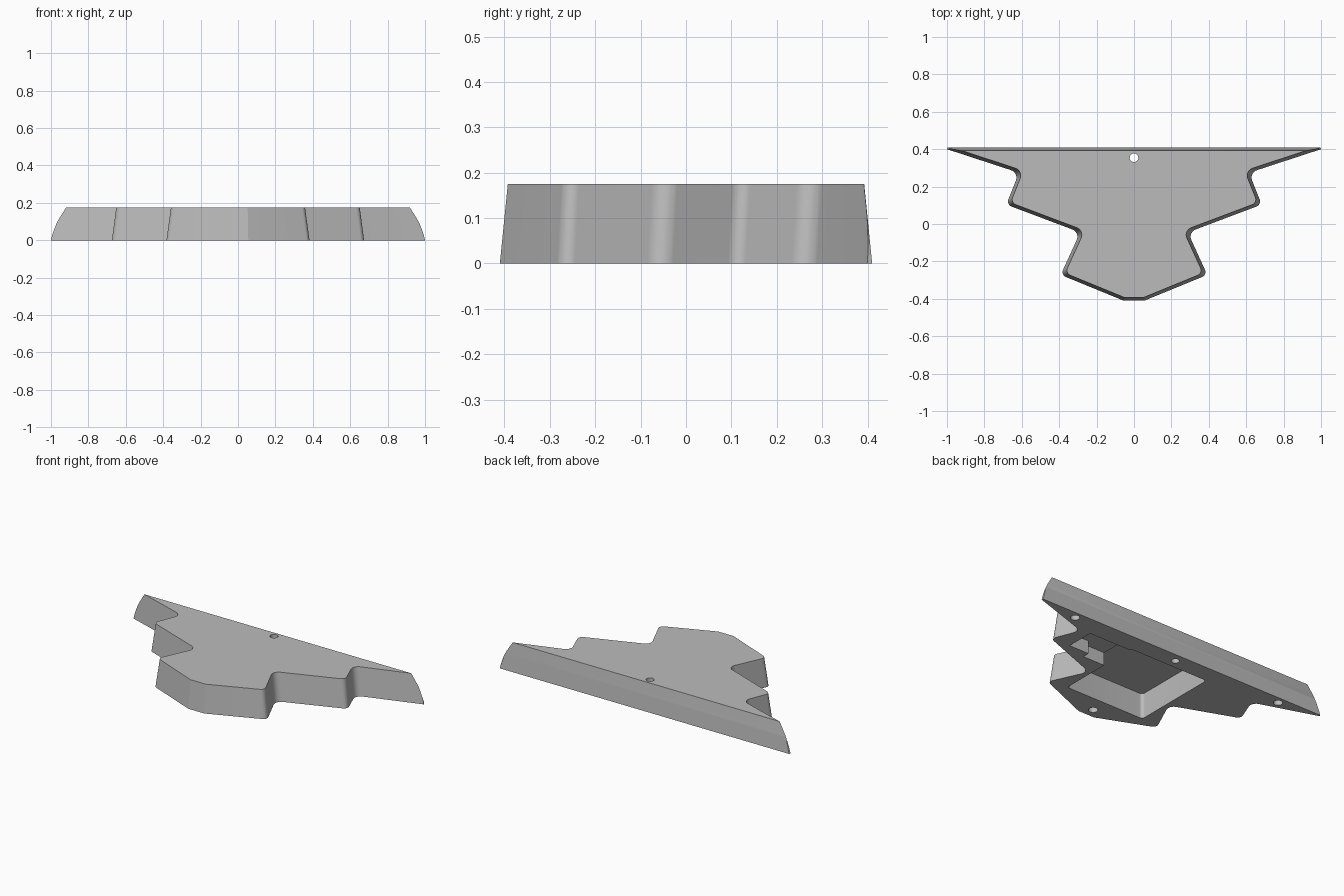
import bpy, bmesh, math
from mathutils import Vector

cube = bpy.data.objects.get("Cube")
if cube:
    bpy.data.objects.remove(cube, do_unlink=True)

HEIGHT, DRAFT, LAYERS, STEPS = 0.175, 0.1, 12, 10

grey = bpy.data.materials.new("plain_grey")
grey.use_nodes = True
grey.diffuse_color = (0.5, 0.5, 0.5, 1)
grey.node_tree.nodes["Principled BSDF"].inputs["Base Color"].default_value = (0.5, 0.5, 0.5, 1)

# Half outline at the base: x, y, fillet length
HALF = [(1.031, 0.41, 0), (0.615, 0.274, 0.045), (0.683, 0.104, 0.03),
        (0.288, -0.045, 0.045), (0.392, -0.272, 0.03), (0.055, -0.41, 0)]
OUTLINE = HALF + [(-x, y, t) for x, y, t in reversed(HALF)]


def inset_corners(d):
    """Move every edge of the clockwise outline inward by d."""
    pts = [Vector(c[:2]) for c in OUTLINE]
    result = []
    for i, p in enumerate(pts):
        a = (p - pts[i - 1]).normalized()
        b = (pts[(i + 1) % len(pts)] - p).normalized()
        na, nb = Vector((a.y, -a.x)), Vector((b.y, -b.x))
        result.append(p + (na + nb) * d / (1 + na.dot(nb)))
    return result


def fillet(a, p, b, t):
    """Circular-looking corner, as a weighted curve."""
    s, e = p + (a - p).normalized() * t, p + (b - p).normalized() * t
    out = []
    for k in range(STEPS + 1):
        u = k / STEPS
        w0, w1, w2 = (1 - u) ** 2, 1.4 * u * (1 - u), u * u
        out.append((s * w0 + p * w1 + e * w2) / (w0 + w1 + w2))
    return out


def ring(z):
    pts = inset_corners(z * DRAFT)
    tip = min(1 - 0.207 * z - 1.43 * z * z, pts[0].x - 0.002)
    n, out = len(pts), []
    for i, p in enumerate(pts):
        prev, nxt, t = pts[i - 1], pts[(i + 1) % n], OUTLINE[i][2]
        if t:
            out += fillet(prev, p, nxt, t)
        elif i in (0, n - 1):
            # blunt wing tip
            side = 1 if i == 0 else -1
            inner = nxt if i == 0 else prev
            f = (abs(p.x) - tip) / (abs(p.x) - abs(inner.x))
            pair = [Vector((side * (tip - 0.004), p.y)), p.lerp(inner, f)]
            out += pair if i == 0 else pair[::-1]
        else:
            out.append(p)
    return [(v.x, v.y, z) for v in out]


def make_object(name, rings):
    """Loft closed rings and cap both ends."""
    bm = bmesh.new()
    loops = [[bm.verts.new(c) for c in r] for r in rings]
    for lo, hi in zip(loops, loops[1:]):
        for i in range(len(lo)):
            bm.faces.new((lo[i - 1], lo[i], hi[i], hi[i - 1]))
    bm.faces.new(loops[0])
    bm.faces.new(loops[-1])
    bmesh.ops.recalc_face_normals(bm, faces=bm.faces)
    mesh = bpy.data.meshes.new(name)
    bm.to_mesh(mesh)
    bm.free()
    mesh.materials.append(grey)
    obj = bpy.data.objects.new(name, mesh)
    bpy.context.collection.objects.link(obj)
    return obj


body = make_object("stepped_wing_plate", [ring(HEIGHT * k / LAYERS) for k in range(LAYERS + 1)])


def cut(name, outline, top):
    """Sink an outline into the underside up to the given height."""
    cutter = make_object(name, [[(x, y, z) for x, y in outline] for z in (-0.05, top)])
    cutter.hide_render = True
    mod = body.modifiers.new(name, "BOOLEAN")
    mod.operation, mod.solver, mod.object = "DIFFERENCE", "EXACT", cutter
    bpy.context.view_layer.objects.active = body
    bpy.ops.object.modifier_apply(modifier=name)
    bpy.data.objects.remove(cutter, do_unlink=True)


def rectangle(x0, x1, y0, y1, r=0.0):
    c = [Vector(p) for p in ((x0, y0), (x1, y0), (x1, y1), (x0, y1))]
    if not r:
        return c
    return [q for i in range(4) for q in fillet(c[i - 1], c[i], c[(i + 1) % 4], r)]


def circle(x, y, r, n=32):
    return [(x + r * math.cos(math.tau * k / n), y + r * math.sin(math.tau * k / n))
            for k in range(n)]


# Deep pocket with a stepped side slot
cut("main_pocket", rectangle(-0.27, 0.27, -0.25, 0.298, 0.02), 0.155)
slot = [(0.2, 0.066), (0.42, 0.066), (0.42, 0.11), (0.555, 0.11), (0.555, 0.285), (0.2, 0.285)]
cut("side_slot", slot, 0.08)

# Through hole and blind mounting holes
cut("hanging_hole", circle(0, 0.354, 0.023), 0.25)
for name, x, y in (("left_hole", 0.73, 0.365), ("right_hole", -0.73, 0.365), ("front_hole", 0, -0.35)):
    cut(name, circle(x, y, 0.026), 0.1)

bpy.ops.object.select_all(action="DESELECT")
body.select_set(True)
bpy.context.view_layer.objects.active = body
bpy.ops.object.shade_smooth_by_angle(angle=math.radians(16))
